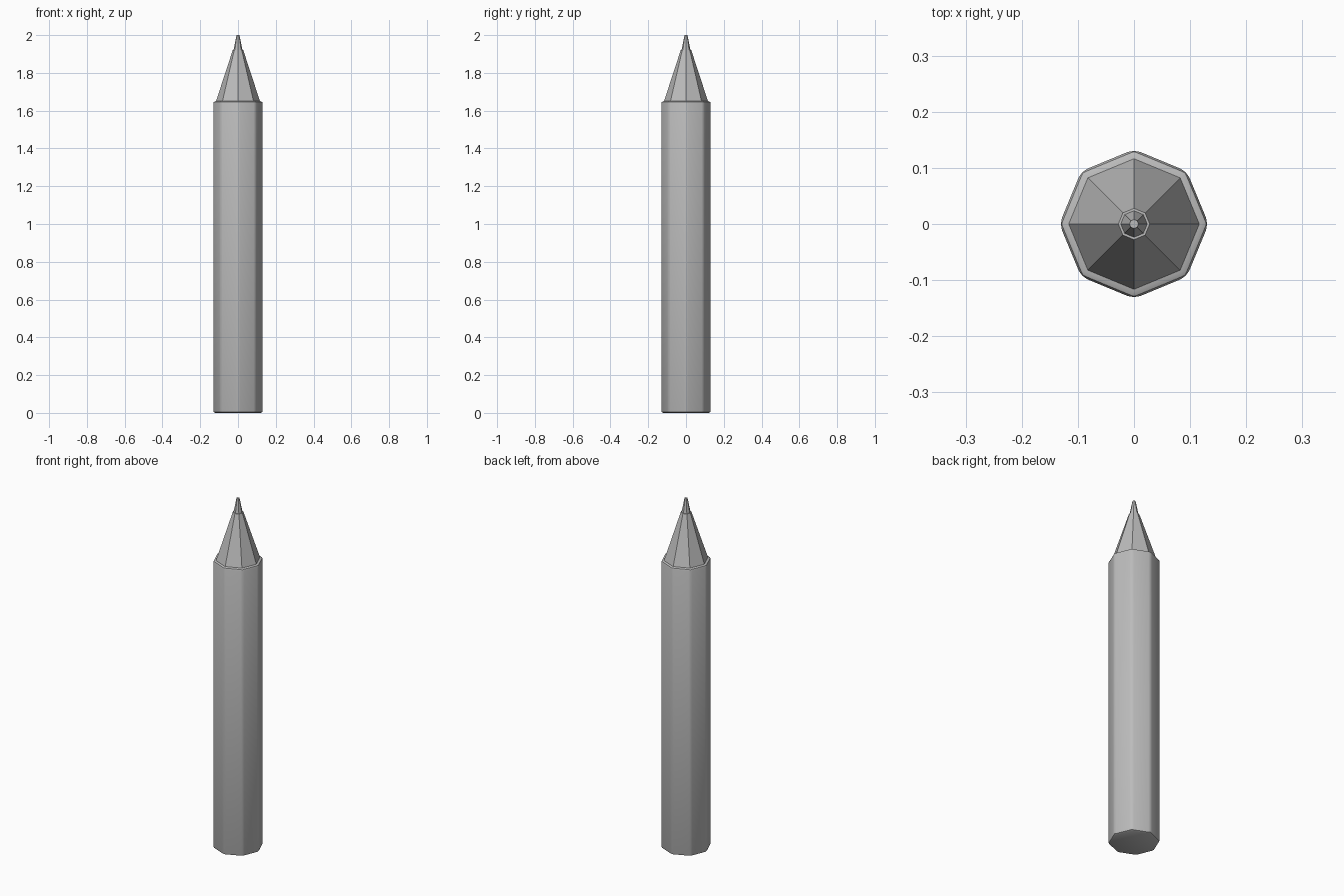
import bpy, math

cube = bpy.data.objects.get("Cube")
if cube:
    bpy.data.objects.remove(cube, do_unlink=True)

grey = bpy.data.materials.new("plain grey")
grey.use_nodes = True
colour = (0.5, 0.5, 0.5, 1)
grey.diffuse_color = colour
grey.node_tree.nodes["Principled BSDF"].inputs["Base Color"].default_value = colour

SIDES = 8


def tapered(name, r_low, r_high, z_low, z_high, bevel=0, segments=2):
    """Eight-sided prism or cone frustum with corners on the x and y axes."""
    bpy.ops.mesh.primitive_cone_add(
        vertices=SIDES, radius1=r_low, radius2=r_high,
        depth=z_high - z_low, location=(0, 0, (z_low + z_high) / 2))
    part = bpy.context.object
    part.name = name
    part.data.materials.append(grey)
    if bevel:
        mod = part.modifiers.new("rounded edges", "BEVEL")
        mod.width = bevel
        mod.segments = segments
        mod.limit_method = "ANGLE"
        mod.angle_limit = math.radians(30)
        bpy.ops.object.modifier_apply(modifier=mod.name)
    return part


# Barrel with softened edges
tapered("barrel", 0.133, 0.133, 0, 1.65, bevel=0.012)
bpy.ops.object.shade_smooth_by_angle(angle=math.radians(35))

# Sharpened cone
tapered("sharpened_cone", 0.117, 0.028, 1.648, 1.92)

# Writing point, slightly narrower than the cone's end
tapered("writing_point", 0.024, 0.008, 1.918, 2.0)
